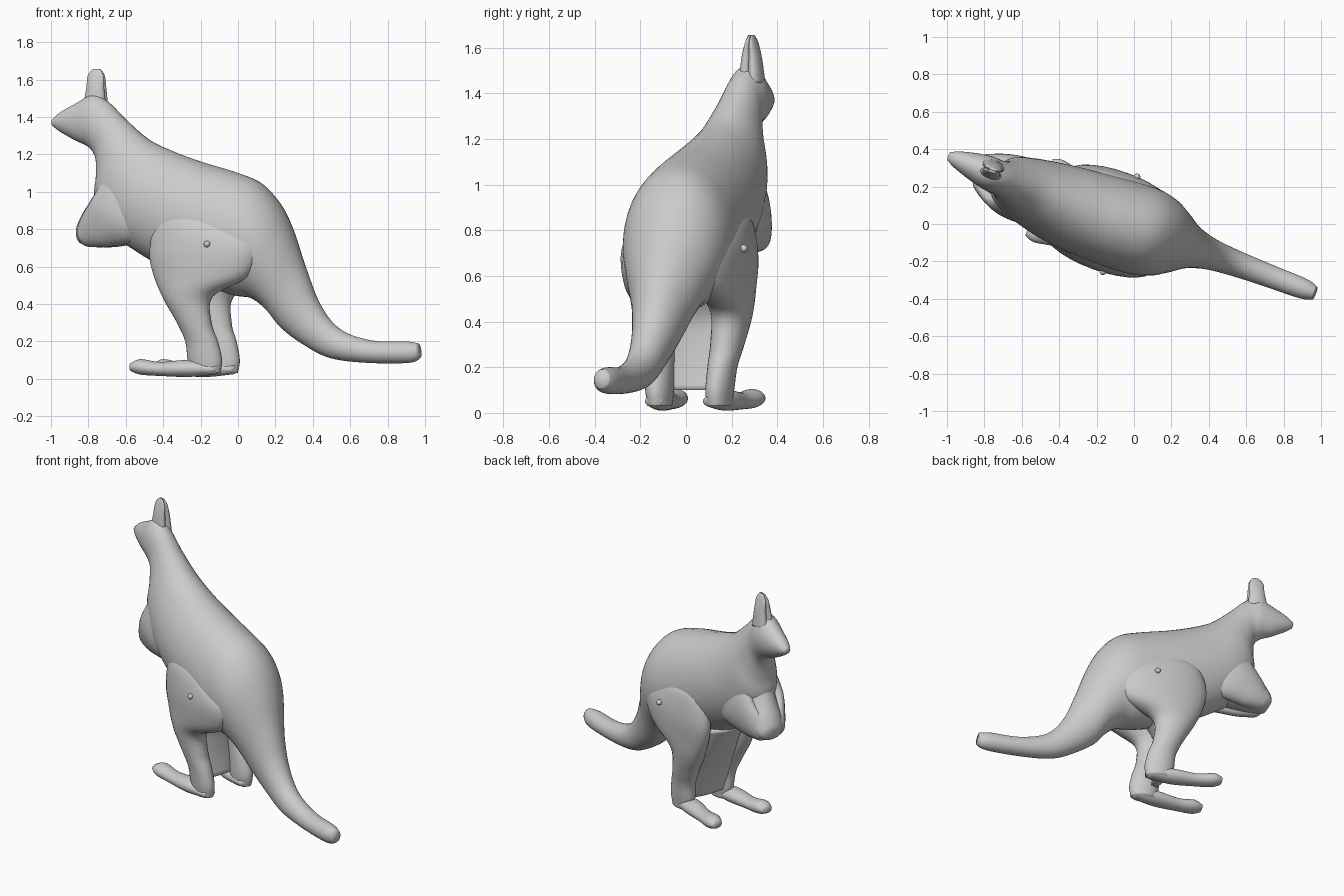
import bpy, bmesh, math
from mathutils import Vector

TURN = -0.3456          # whole animal is turned about z
C = math.cos(TURN)


def lean(x):
    # slight sideways bow of the midline
    return -0.005 - 0.015 * x - 0.033 * math.exp(-((x + 0.35) / 0.45) ** 2)


def spline(rows, steps):
    # Catmull-Rom interpolation of section rows
    out = []
    n = len(rows)
    for i in range(n - 1):
        a, b, c, d = rows[max(i - 1, 0)], rows[i], rows[i + 1], rows[min(i + 2, n - 1)]
        for k in range(steps):
            t = k / steps
            out.append([0.5 * (2 * q + (r - p) * t + (2 * p - 5 * q + 4 * r - s) * t * t
                               + (3 * q - p - 3 * r + s) * t ** 3)
                        for p, q, r, s in zip(a, b, c, d)])
    out.append(list(rows[-1]))
    return out


def finish(name, bm):
    bmesh.ops.recalc_face_normals(bm, faces=bm.faces)
    me = bpy.data.meshes.new(name)
    bm.to_mesh(me)
    bm.free()
    me.shade_smooth()
    ob = bpy.data.objects.new(name, me)
    bpy.context.collection.objects.link(ob)
    ob.rotation_euler.z = TURN
    return ob


def loft(name, rows, side=1, dx=0.0, dy=0.0, steps=5, segs=28):
    # row: front/top edge x z, back/bottom edge x z, half width, side offset
    bm = bmesh.new()
    rings = []
    for x1, z1, x2, z2, w, v in spline(rows, steps):
        a = Vector(((x1 + dx) / C, 0, z1))
        b = Vector(((x2 + dx) / C, 0, z2))
        mid, half = (a + b) / 2, (a - b) / 2
        mid.y = side * v + lean(mid.x * C) + dy
        ring = []
        for i in range(segs):
            t = 2 * math.pi * i / segs
            ring.append(bm.verts.new(mid + half * math.cos(t)
                                     + Vector((0, max(w, 0.004) * math.sin(t), 0))))
        rings.append(ring)
    for p, q in zip(rings, rings[1:]):
        for i in range(segs):
            j = (i + 1) % segs
            bm.faces.new((p[i], p[j], q[j], q[i]))
    bm.faces.new(rings[0])
    bm.faces.new(rings[-1])
    return finish(name, bm)


# Head, neck, torso and tail in one sweep
body = [
    (-0.995, 1.385, -0.99, 1.35, .022), (-0.95, 1.425, -0.95, 1.32, .045),
    (-0.86, 1.475, -0.87, 1.275, .072), (-0.77, 1.52, -0.79, 1.235, .09),
    (-0.69, 1.48, -0.75, 1.17, .092), (-0.60, 1.39, -0.745, 1.07, .115),
    (-0.48, 1.285, -0.75, 0.95, .155), (-0.36, 1.225, -0.67, 0.79, .188),
    (-0.20, 1.165, -0.48, 0.65, .222), (-0.02, 1.11, -0.25, 0.53, .24),
    (0.12, 1.05, -0.03, 0.45, .242), (0.22, 0.94, 0.08, 0.43, .218),
    (0.29, 0.80, 0.16, 0.37, .175), (0.36, 0.60, 0.24, 0.27, .122),
    (0.44, 0.40, 0.36, 0.18, .088), (0.55, 0.265, 0.50, 0.11, .072),
    (0.72, 0.205, 0.70, 0.085, .062), (0.90, 0.20, 0.92, 0.085, .055),
    (0.97, 0.19, 0.98, 0.11, .035)]
loft("body_and_tail", [r + (0,) for r in body], segs=40)

# Skin web joining the two hind legs
loft("leg_web", [
    (-.42, .62, -.04, .57, .17, 0), (-.32, .42, -.15, .43, .16, 0),
    (-.25, .27, -.16, .27, .15, 0), (-.20, .10, -.14, .10, .12, 0)])

# Solid chest between the folded arms
loft("chest", [
    (-.70, 1.12, -.50, 1.12, .08, 0), (-.75, 1.00, -.50, .97, .11, 0),
    (-.78, .95, -.52, .76, .125, 0), (-.83, .87, -.66, .715, .115, 0),
    (-.855, .81, -.78, .71, .085, 0), (-.855, .77, -.83, .72, .05, 0)])

ear = [(-.83, 1.46, -.71, 1.44, .032, .022), (-.815, 1.55, -.72, 1.55, .026, .017),
       (-.81, 1.62, -.725, 1.62, .015, .01), (-.785, 1.655, -.745, 1.655, .006, .005)]
arm = [(-.68, 1.18, -.52, 1.20, .03, .07), (-.73, 1.03, -.46, 1.00, .06, .095),
       (-.77, .95, -.48, .77, .068, .105), (-.83, .87, -.66, .71, .065, .075),
       (-.865, .80, -.80, .705, .05, .05), (-.86, .77, -.84, .72, .03, .045)]
leg = [(-.35, .887, -.25, .887, .025, .175), (-.43, .82, -.09, .85, .07, .175),
       (-.465, .68, .10, .72, .10, .172), (-.445, .56, .06, .55, .098, .17),
       (-.39, .43, -.13, .44, .085, .168), (-.32, .30, -.14, .30, .072, .158),
       (-.28, .20, -.11, .20, .062, .147), (-.27, .10, -.09, .10, .058, .14),
       (-.25, .03, -.10, .03, .05, .138)]
foot = [(-.10, .075, -.11, .025, .04, .135), (-.25, .10, -.25, .01, .06, .148),
        (-.40, .09, -.40, .015, .05, .165), (-.50, .105, -.50, .022, .055, .178),
        (-.55, .085, -.55, .04, .035, .182)]

# Paired parts on both sides
for side, tag in ((1, "left"), (-1, "right")):
    loft(tag + "_ear", ear, side, .005, .022)
    loft(tag + "_arm", arm, side, .03, -.01)
    loft(tag + "_hind_leg", leg, side, .06)
    loft(tag + "_foot", foot, side, .055, -.01)
    # Small rivet on the haunch
    bm = bmesh.new()
    bmesh.ops.create_icosphere(bm, subdivisions=2, radius=.018)
    bmesh.ops.translate(bm, verts=bm.verts, vec=(-.07, side * .27 + lean(-.07), .72))
    finish(tag + "_haunch_rivet", bm)
